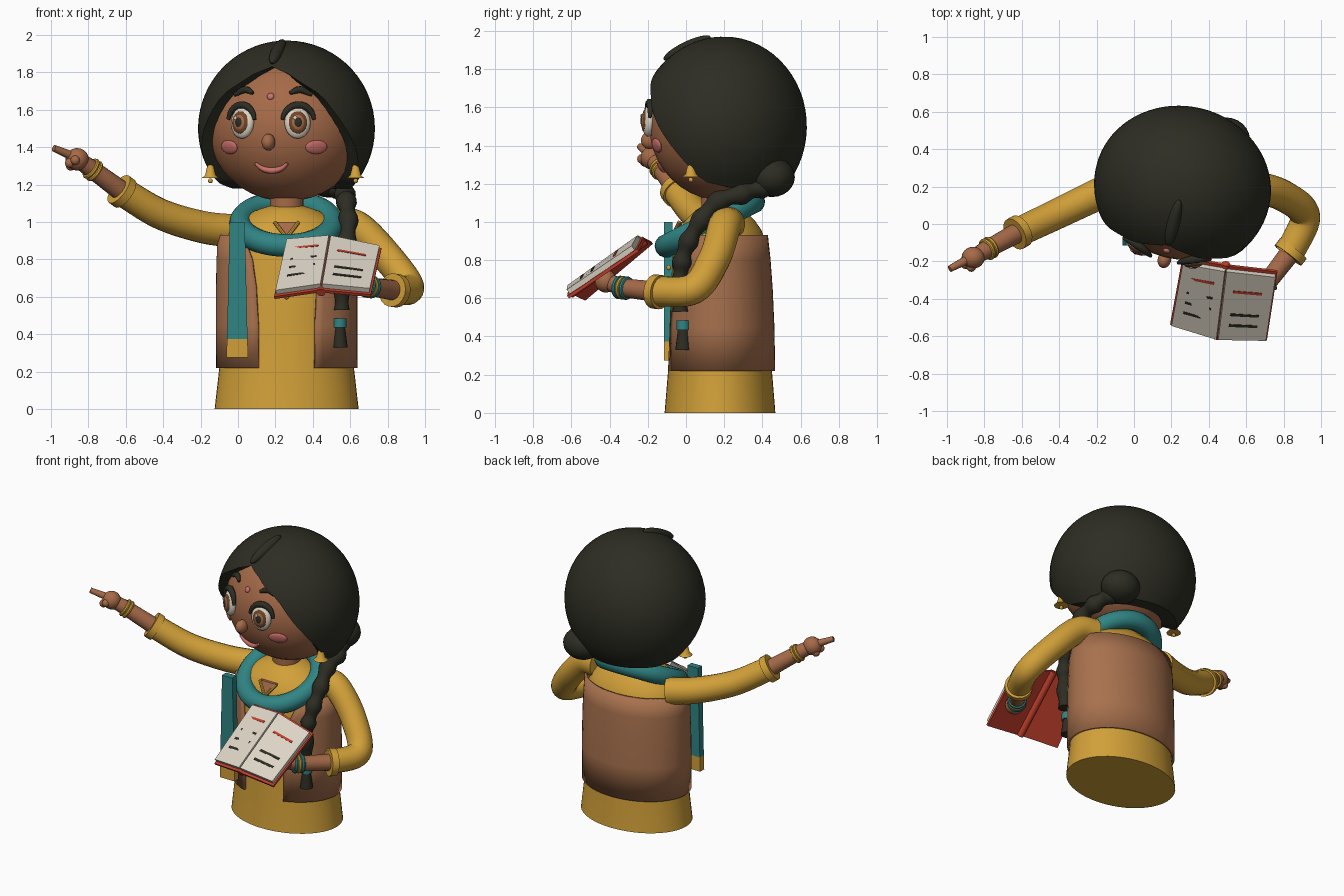
import bpy, bmesh, math
from mathutils import Vector, Matrix
from math import sin, cos, pi, radians

if "Cube" in bpy.data.objects:
    bpy.data.objects.remove(bpy.data.objects["Cube"])

def mat(name, *rgb):
    m = bpy.data.materials.new(name)
    m.diffuse_color = (*rgb, 1)
    m.use_nodes = True
    m.node_tree.nodes["Principled BSDF"].inputs["Base Color"].default_value = m.diffuse_color
    return m
GOLD = mat("mustard", .64, .35, .04)
SKIN = mat("skin", .38, .145, .065)
VEST = mat("vest_brown", .39, .165, .075)
TEAL = mat("teal", .03, .23, .23)
HAIR = mat("black_hair", .026, .026, .017)
RED = mat("book_red", .55, .05, .025)
PAGE = mat("paper", .72, .66, .56)
PINK = mat("pink", .6, .16, .14)
IRIS = mat("iris_brown", .17, .06, .02)

def finish(name, bm, m):
    bmesh.ops.recalc_face_normals(bm, faces=bm.faces)
    me = bpy.data.meshes.new(name)
    bm.to_mesh(me)
    bm.free()
    me.materials.append(m)
    ob = bpy.data.objects.new(name, me)
    bpy.context.collection.objects.link(ob)
    return ob

def blob(name, loc, size, m, rot=Matrix(), seg=24):
    bm = bmesh.new()
    bmesh.ops.create_uvsphere(bm, u_segments=seg, v_segments=seg // 2, radius=1,
                              matrix=Matrix.Translation(loc) @ rot @ Matrix.Diagonal((*size, 1)))
    return finish(name, bm, m)

def loft(name, rings, m, closed=True, wrap=False, caps=(0, -1)):
    bm = bmesh.new()
    vs = [[bm.verts.new(p) for p in r] for r in rings]
    n = len(vs[0])
    for a, b in zip(vs, vs[1:] + vs[:1] if wrap else vs[1:]):
        for i in range(n if closed else n - 1):
            j = (i + 1) % n
            bm.faces.new((a[i], a[j], b[j], b[i]))
    for c in caps:
        bm.faces.new(vs[c])
    return finish(name, bm, m)

def smooth_path(pts, n=8):
    p = [Vector(q) for q in pts]
    p = [2 * p[0] - p[1]] + p + [2 * p[-1] - p[-2]]
    out = []
    for a, b, c, d in zip(p, p[1:], p[2:], p[3:]):
        for t in [k / n for k in range(n)]:
            out.append(.5 * (2 * b + (c - a) * t + (2 * a - 5 * b + 4 * c - d) * t * t
                             + (3 * b - a - 3 * c + d) * t ** 3))
    return out + [p[-2]]

def tube(name, pts, rad, m, sides=16):
    pts = [Vector(p) for p in pts]
    rings, side = [], None
    for i, p in enumerate(pts):
        d = (pts[min(i + 1, len(pts) - 1)] - pts[max(i - 1, 0)]).normalized()
        side = (d.orthogonal() if side is None else side - d * side.dot(d)).normalized()
        r = rad(i / (len(pts) - 1)) if callable(rad) else rad
        rings.append([p + r * (side * cos(a) + d.cross(side) * sin(a))
                      for a in [2 * pi * k / sides for k in range(sides)]])
    return loft(name, rings, m)

def torus(name, loc, rot, rx, ry, minor, m, n=48, k=14):
    M = Matrix.Translation(loc) @ rot
    minor_angles = [2 * pi * j / k for j in range(k)]
    loft(name, [[M @ Vector(((rx + minor * cos(b)) * cos(a), (ry + minor * cos(b)) * sin(a), minor * sin(b)))
                 for b in minor_angles] for a in [2 * pi * i / n for i in range(n)]], m, wrap=True, caps=())

# Torso: shirt and open vest
def ring(z, rx, ry, a0=0, n=48):
    return [(.26 + rx * sin(a), .178 - ry * cos(a), z)
            for a in [radians(a0 + (360 - 2 * a0) * i / n) for i in range(n + (a0 > 0))]]
loft("shirt", [ring(*p) for p in ((0, .385, .29), (.22, .36, .272), (.5, .345, .262), (.8, .342, .25),
     (.9, .335, .24), (.96, .305, .215), (1.01, .25, .18), (1.06, .17, .13), (1.09, .08, .08))], GOLD)
vest = loft("vest", [ring(*p) for p in ((.22, .37, .281, 24), (.45, .371, .277, 24), (.65, .37, .268, 26),
            (.8, .367, .257, 30), (.93, .36, .243, 40))], VEST, closed=False, caps=())
shell = vest.modifiers.new("thickness", 'SOLIDIFY')
shell.thickness, shell.offset = .016, 0
tube("neck", [(.26, .17, 1.0), (.26, .17, 1.2)], .09, SKIN, 24)
# Neck opening, collar edges and buttons
corners = [Vector((.195, -.035, 1.0)), Vector((.26, -.075, .915)), Vector((.325, -.035, 1.0))]
loft("neck_opening", [corners, [c + Vector((0, .02, 0)) for c in corners]], SKIN)
for i in (0, 2):
    tube("collar_edge", [corners[i], corners[1]], .01, GOLD, 8)
for z in (.6, .76):
    blob("button", (.26, -.09, z), (.014, .012, .014), GOLD, seg=12)
# Scarf loop and hanging tail
torus("scarf", (.26, .125, .99), Matrix.Rotation(radians(27), 4, 'X'), .245, .255, .062, TEAL)
def strip(name, w0, w1, z0, z1, m):
    loft(name, [[(s * w - .004, y, z) for s, y in ((-1, -.115), (1, -.115), (1, -.07), (-1, -.07))]
                for w, z in ((w0, z0), (w1, z1))], m)
strip("scarf_tail", .055, .04, .375, 1.0, TEAL)
strip("scarf_fringe", .058, .055, .275, .375, GOLD)

# Arms: the cuff sits at the last sleeve point
def arm(tag, sleeve, wrist, hand, bangle_mats):
    tube(tag + "_sleeve", smooth_path(sleeve), lambda t: .09 - .012 * t, GOLD, 20)
    c, w = Vector(sleeve[-1]), Vector(wrist)
    d = (w - c).normalized()
    tube(tag + "_cuff", [c - d * .035, c + d * .01], .09, GOLD, 20)
    tube(tag + "_forearm", [c - d * .05, w, hand], lambda t: .056 - .014 * t, SKIN)
    for i, m in enumerate(bangle_mats):
        torus(tag + "_bangle", w + d * (.024 * i - .024), d.to_track_quat('Z', 'Y').to_matrix().to_4x4(),
              .05, .05, .012, m, 24, 8)
    blob(tag + "_hand", hand, (.062, .058, .06), SKIN)
arm("pointing", [(-.02, .235, .95), (-.2, .155, .975), (-.42, .05, 1.045), (-.63, -.05, 1.17)],
    (-.785, -.135, 1.285), (-.86, -.18, 1.335), (GOLD, GOLD))
arm("holding", [(.52, .22, .99), (.64, .2, .97), (.8, .15, .81), (.915, .04, .65), (.83, -.16, .635)],
    (.7, -.33, .655), (.645, -.42, .69), (TEAL, GOLD, TEAL))
tube("pointing_finger", [(-.88, -.185, 1.35), (-.985, -.24, 1.395)], lambda t: .025 - .007 * t, SKIN, 12)
for p in ((-.9, -.215, 1.315), (-.895, -.17, 1.3), (-.87, -.23, 1.33)):
    blob("curled_finger", p, (.026, .026, .026), SKIN, seg=12)

# Open book: each half is a quad given as top left, top right, bottom left, bottom right
A, S, C = Vector((.26, -.215, .91)), Vector((.49, -.255, .93)), Vector((.757, -.285, .875))
B, T, D = Vector((.2, -.545, .635)), Vector((.445, -.62, .67)), Vector((.705, -.625, .645))
def patch(name, quad, u0, u1, v0, v1, lo, hi, m):
    tl, tr, bl, br = quad
    n = (tr - tl).cross(tl - bl).normalized()
    base = [(tl * (1 - u) + tr * u) * (1 - v) + (bl * (1 - u) + br * u) * v
            for u, v in ((u0, v0), (u1, v0), (u1, v1), (u0, v1))]
    loft(name, [[p + n * h for p in base] for h in (lo, hi)], m)
for tag, quad, u0, u1, lines in (
        ("left", (A, S, B, T), 0, .98, ((.2, RED), (.42, HAIR), (.58, HAIR), (.74, HAIR))),
        ("right", (S, C, T, D), .02, 1, ((.28, RED), (.62, HAIR), (.78, HAIR)))):
    patch(tag + "_cover", quad, u0 - .04, u1 + .04, -.04, 1.04, -.045, -.028, RED)
    patch(tag + "_pages", quad, u0, u1, 0, 1, -.03, 0, PAGE)
    for v, m in lines:
        patch(tag + "_text_line", quad, .2, .78, v - .018, v + .018, -.002, .004, m)
under = Vector((0, .028, -.037))
tube("book_spine", [S + under + (S - T) * .04, T + under - (S - T) * .04], .024, RED, 10)

# Head and face, turned slightly to one side
TURN = Matrix.Rotation(radians(-14), 4, 'Z')
HEAD = Matrix.Translation((.26, .2, 1.5)) @ TURN
blob("head", (.26, .2, 1.5), (.42, .39, .39), SKIN, TURN, 40)
def face(u, z, off):
    h = z - 1.5
    p = Vector((u, -.39 * math.sqrt(1 - (u / .42) ** 2 - (h / .39) ** 2), h))
    n = Vector((p.x / .1764, p.y / .1521, p.z / .1521)).normalized()
    return HEAD @ (p + n * off), (TURN.to_3x3() @ n).to_track_quat('-Y', 'Z').to_matrix().to_4x4()
def feature(name, u, z, off, size, m, seg=24):
    loc, rot = face(u, z, off)
    blob(name, loc, size, m, rot, seg)
def line(name, pts, off, r, m):
    tube(name, smooth_path([face(u, z, off)[0] for u, z in pts], 6),
         lambda t: r * (.45 + .55 * sin(pi * t)), m, 10)
for s in (-1, 1):
    u = .15 * s
    feature("eye_white", u, 1.53, .005, (.07, .035, .085), PAGE)
    feature("iris", u, 1.53, .028, (.05, .016, .06), IRIS)
    feature("iris_ring", u, 1.53, .033, (.038, .014, .046), SKIN)
    feature("pupil", u, 1.53, .039, (.024, .011, .03), HAIR)
    feature("eye_glint", u - .015, 1.55, .047, (.009, .005, .011), PAGE, 10)
    line("eyelash", [(u + .078 * cos(a), 1.53 + .088 * sin(a))
                     for a in [radians(10 + 20 * k) for k in range(9)]], .02, .021, HAIR)
    line("eyebrow", [(s * .1, 1.685), (s * .15, 1.703), (s * .21, 1.675)], .008, .019, HAIR)
    feature("cheek", .24 * s, 1.4, 0, (.062, .014, .038), PINK)
feature("nose", 0, 1.43, .02, (.036, .045, .045), SKIN)
feature("forehead_dot", 0, 1.67, .004, (.02, .012, .02), PINK, 14)
line("mouth", [(-.088, 1.315), (-.05, 1.287), (0, 1.277), (.05, 1.287), (.088, 1.315)], .004, .017, PINK)

# Hair cap swept from the crown to a hairline (angle from front, height), with an inward rim
LINE = ((0, 1.83), (15, 1.79), (38, 1.68), (53, 1.52), (74, 1.32), (88, 1.21), (110, 1.18), (180, 1.17))
def hairline(a):
    for (a0, z0), (a1, z1) in zip(LINE, LINE[1:]):
        if a <= a1:
            return z0 + (z1 - z0) * (a - a0) / (a1 - a0)
def hair_point(deg, k):
    t = math.acos((hairline(min(deg, 360 - deg)) - 1.5) / .47) * min(k, 22) / 22
    a, f = radians(deg), sin(t) * (.72 if k == 23 else 1)
    return HEAD @ Vector((.475 * f * sin(a), -f * cos(a) * (.45 if cos(a) > 0 else .43), .47 * cos(t)))
loft("hair", [[hair_point(deg, k) for deg in range(0, 360, 5)] for k in range(1, 24)], HAIR, caps=(0,))
blob("parting_lock", HEAD @ Vector((0, -.2, .41)), (.035, .14, .035), HAIR,
     TURN @ Matrix.Rotation(radians(25), 4, 'X'))
blob("hair_bun", (.49, .45, 1.235), (.13, .12, .105), HAIR)
# Braid, tie and tuft
tube("braid", smooth_path([(.52, .42, 1.19), (.57, .3, 1.15), (.58, .16, 1.1), (.59, .06, .98), (.575, -.005, .85),
     (.558, -.03, .72), (.555, -.03, .53)]), lambda t: (.052 - .01 * t) * (1 + .16 * sin(t * 44)), HAIR)
tube("braid_tie", [(.545, -.015, .435), (.545, -.015, .485)], .036, TEAL)
tube("braid_tuft", [(.545, -.015, .44), (.545, -.015, .33)], lambda t: .027 + .014 * t, HAIR)
# Earrings
for u in (-.4, .4):
    p = HEAD @ Vector((u, -.08, 0))
    tube("earring_bell", [(p.x, p.y, z) for z in (1.235, 1.25, 1.32)], lambda t: .046 - .034 * t, GOLD, 20)
    blob("earring_drop", (p.x, p.y, 1.22), (.013, .013, .013), GOLD, seg=12)
    blob("earring_stud", (p.x, p.y, 1.325), (.018, .018, .018), GOLD, seg=12)

for ob in bpy.data.objects:
    ob.select_set(True)
bpy.context.view_layer.objects.active = vest
bpy.ops.object.shade_smooth_by_angle(angle=radians(40))
